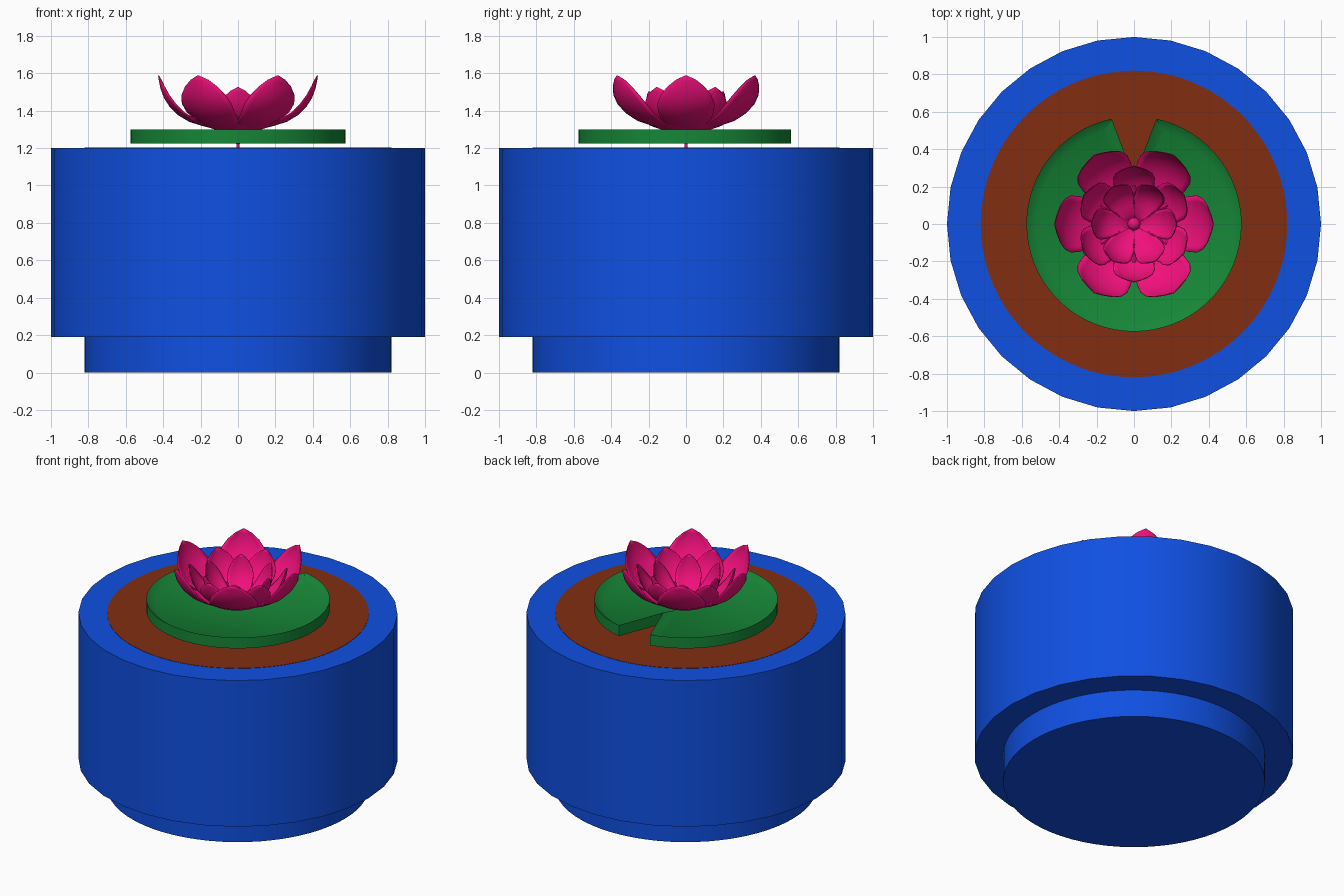
import bpy, bmesh
from math import sin, cos, pi, asin, atan2, radians
from mathutils import Vector

if "Cube" in bpy.data.objects:
    bpy.data.objects.remove(bpy.data.objects["Cube"])


def material(name, rgb):
    m = bpy.data.materials.new(name)
    m.diffuse_color = (*rgb, 1)
    m.use_nodes = True
    m.node_tree.nodes["Principled BSDF"].inputs["Base Color"].default_value = m.diffuse_color
    return m


BLUE = material("blue_glaze", (0.005, 0.08, 0.76))
BROWN = material("brown_soil", (0.22, 0.027, 0.005))
GREEN = material("green_leaf", (0.008, 0.24, 0.038))
PINK = material("pink_petal", (0.88, 0.005, 0.2))


def finish(bm, name, mat):
    bmesh.ops.recalc_face_normals(bm, faces=bm.faces)
    me = bpy.data.meshes.new(name)
    bm.to_mesh(me)
    bm.free()
    ob = bpy.data.objects.new(name, me)
    bpy.context.collection.objects.link(ob)
    me.materials.append(mat)
    bpy.ops.object.select_all(action='DESELECT')
    ob.select_set(True)
    bpy.context.view_layer.objects.active = ob
    bpy.ops.object.shade_smooth_by_angle(angle=radians(40))
    return ob


def prism(name, outline, z0, z1, mat, rim=0, recess=0):
    """Extruded outline, optionally with a recessed top inside a raised rim."""
    bm = bmesh.new()
    face = bm.faces.new([bm.verts.new((x, y, z0)) for x, y in outline])
    ext = bmesh.ops.extrude_face_region(bm, geom=[face], use_keep_orig=True)["geom"]
    for v in ext:
        if isinstance(v, bmesh.types.BMVert):
            v.co.z = z1
    if rim:
        bm.normal_update()
        top = [f for f in ext if isinstance(f, bmesh.types.BMFace)]
        bmesh.ops.inset_region(bm, faces=top, thickness=rim, use_even_offset=True)
        for v in top[0].verts:
            v.co.z -= recess
    return finish(bm, name, mat)


def circle(r, n):
    return [(r * sin(2 * pi * i / n), r * cos(2 * pi * i / n)) for i in range(n)]


# Pot: faceted body on a narrower foot, filled with soil
prism("pot_foot", circle(0.82, 64), 0, 0.19, BLUE)
prism("pot_body", circle(1.0, 32), 0.19, 1.2, BLUE)
prism("soil", circle(0.82, 64), 1.15, 1.202, BROWN)

# Lily pad with a notch at the back and a raised rim
R, APEX, N = 0.575, 0.25, 64
a0 = atan2(0.12, 0.5625)
pad = [(R * sin(a), R * cos(a))
       for a in (a0 + (2 * pi - 2 * a0) * i / N for i in range(N + 1))]
pad.append((0, APEX))
prism("lily_pad", pad, 1.225, 1.30, GREEN, rim=0.055, recess=0.04)

# Petal rows: (radius, height, half-width) sampled from the root to the tip
PROFILE = [(0, 0, 0.006), (0.05, 0.05, 0.035), (0.12, 0.082, 0.075),
           (0.19, 0.1, 0.108), (0.26, 0.122, 0.133), (0.32, 0.158, 0.148),
           (0.365, 0.203, 0.152), (0.395, 0.25, 0.135), (0.413, 0.3, 0.098),
           (0.421, 0.34, 0.053), (0.425, 0.368, 0.003)]


def petal_ring(name, start, sr, sz, sw):
    bm = bmesh.new()
    cols = 10
    for k in range(6):
        a = radians(start + 60 * k)
        grid = []
        for r, h, w in PROFILE:
            row = []
            for j in range(cols + 1):
                t = 2 * j / cols - 1
                cup = w * t * t
                x = max(r - 0.2 * cup, 0) * sr
                y = w * t * sw
                z = 1.22 + (h + 0.1 * cup) * sz
                row.append(bm.verts.new((x * cos(a) - y * sin(a),
                                         x * sin(a) + y * cos(a), z)))
            grid.append(row)
        for p, q in zip(grid, grid[1:]):
            for j in range(cols):
                bm.faces.new((p[j], p[j + 1], q[j + 1], q[j]))
    ob = finish(bm, name, PINK)
    mod = ob.modifiers.new("thickness", 'SOLIDIFY')
    mod.thickness = 0.004
    mod.offset = 0


petal_ring("outer_petals", 0, 1, 1, 1)
petal_ring("middle_petals", 30, 0.73, 0.83, 0.73)
petal_ring("inner_petals", 0, 0.54, 0.77, 0.54)

# Stem and bud in the middle of the flower
prism("flower_stem", circle(0.009, 12), 1.2, 1.3, PINK)
bm = bmesh.new()
bmesh.ops.create_uvsphere(bm, u_segments=16, v_segments=10, radius=0.035)
bmesh.ops.translate(bm, verts=bm.verts, vec=Vector((0, 0, 1.31)))
finish(bm, "flower_bud", PINK)
